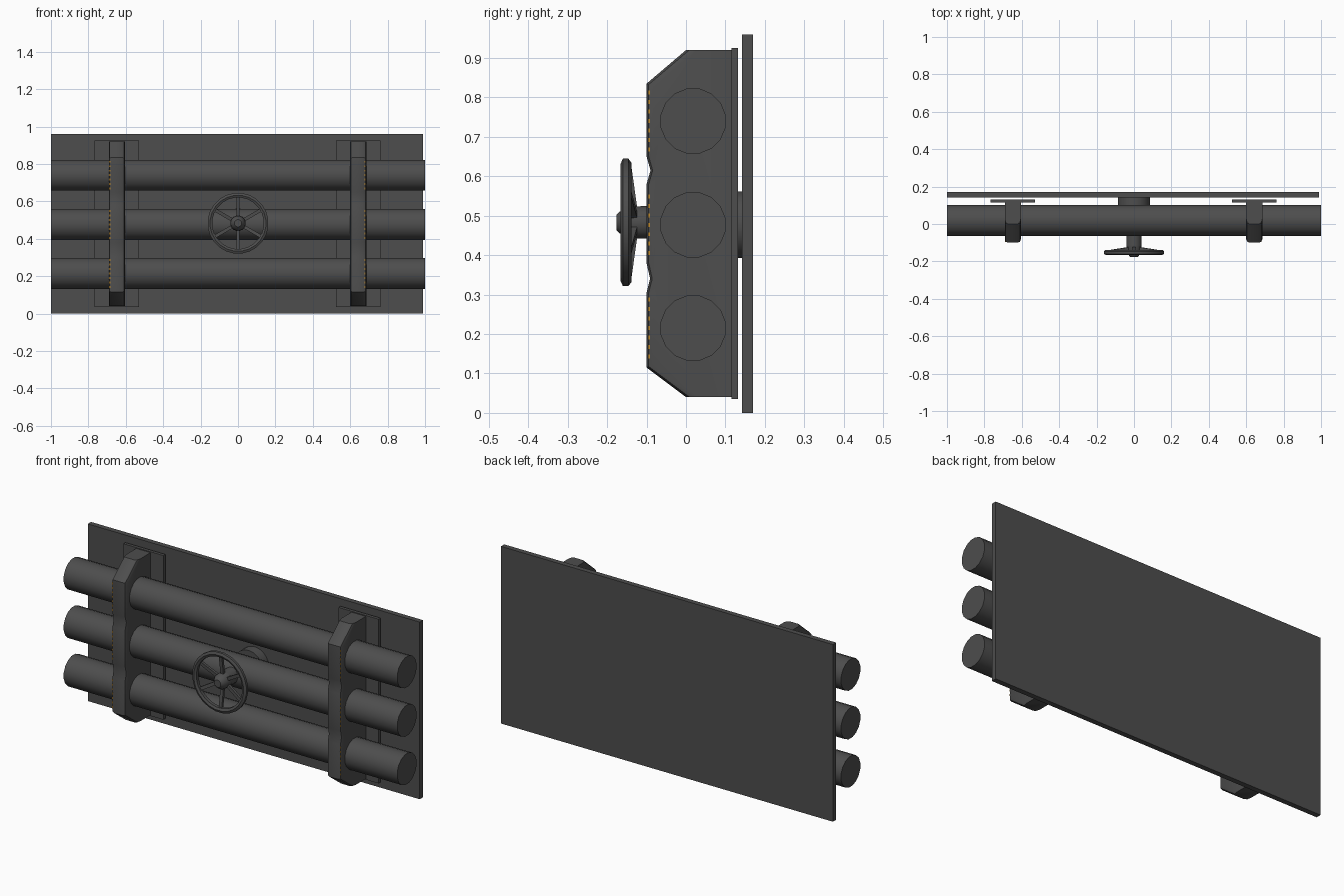
import bpy, bmesh, math
from mathutils import Matrix, Vector

if "Cube" in bpy.data.objects:
    bpy.data.objects.remove(bpy.data.objects["Cube"], do_unlink=True)


def material(name, rgb):
    m = bpy.data.materials.new(name)
    m.use_nodes = True
    m.diffuse_color = (*rgb, 1)
    bsdf = next(n for n in m.node_tree.nodes if n.type == "BSDF_PRINCIPLED")
    bsdf.inputs["Base Color"].default_value = (*rgb, 1)
    return m


STEEL = material("dark steel", (0.075, 0.075, 0.075))
ORANGE = material("orange weld", (0.5, 0.25, 0.03))


def finish(name, bm, mat=STEEL, angle=40):
    bmesh.ops.recalc_face_normals(bm, faces=bm.faces)
    mesh = bpy.data.meshes.new(name)
    bm.to_mesh(mesh)
    bm.free()
    obj = bpy.data.objects.new(name, mesh)
    bpy.context.collection.objects.link(obj)
    mesh.materials.append(mat)
    bpy.ops.object.select_all(action="DESELECT")
    obj.select_set(True)
    bpy.context.view_layer.objects.active = obj
    bpy.ops.object.shade_smooth_by_angle(angle=math.radians(angle))
    return obj


def add_box(bm, lo, hi):
    lo, hi = Vector(lo), Vector(hi)
    mat = Matrix.Translation((lo + hi) / 2) @ Matrix.Diagonal((*(hi - lo), 1))
    bmesh.ops.create_cube(bm, size=1, matrix=mat)


def box(name, lo, hi):
    bm = bmesh.new()
    add_box(bm, lo, hi)
    return finish(name, bm)


def lathe(name, points, centre, sides, axis="Y", closed=False):
    """Revolve (radius, position along axis) points around the axis."""
    bm = bmesh.new()
    rings = []
    for r, t in points:
        ring = []
        for i in range(sides):
            a = math.tau * (i + 0.5) / sides
            u, v = r * math.cos(a), r * math.sin(a)
            co = (u, t, v) if axis == "Y" else (t, u, v)
            ring.append(bm.verts.new(Vector(co) + Vector(centre)))
        rings.append(ring)
    pairs = list(zip(rings, rings[1:]))
    if closed:
        pairs.append((rings[-1], rings[0]))
    else:
        bm.faces.new(rings[0])
        bm.faces.new(rings[-1])
    for a, b in pairs:
        for i in range(sides):
            j = (i + 1) % sides
            bm.faces.new((a[i], a[j], b[j], b[i]))
    return finish(name, bm)


# Wall panel behind everything
box("wall_panel", (-1, 0.142, 0), (0.99, 0.17, 0.96))

# Three horizontal locking bars
PIPES = {"lower": 0.215, "middle": 0.477, "upper": 0.74}
for label, z in PIPES.items():
    lathe(label + "_bar", [(0.084, -1), (0.084, 1)], (0, 0.018, z), 16, "X")

# Clamp brackets with chamfered corners and shallow notches in the front edge
PROFILE = [(0.118, 0.92), (0, 0.92), (-0.1, 0.835), (-0.1, 0.65), (-0.09, 0.615),
           (-0.1, 0.58), (-0.1, 0.38), (-0.091, 0.34), (-0.1, 0.305),
           (-0.1, 0.115), (0, 0.04), (0.118, 0.04)]
for side, x in (("right", -0.648), ("left", 0.643)):
    box(side + "_bracket_plate", (x - 0.12, 0.115, 0.035), (x + 0.12, 0.132, 0.925))
    bm = bmesh.new()
    face = bm.faces.new([bm.verts.new((x - 0.043, y, z)) for y, z in PROFILE])
    out = bmesh.ops.extrude_face_region(bm, geom=[face])
    moved = [g for g in out["geom"] if isinstance(g, bmesh.types.BMVert)]
    bmesh.ops.translate(bm, verts=moved, vec=(0.086, 0, 0))
    # Soften the long front edges on both sides
    edges = [e for e in bm.edges
             if abs(e.verts[0].co.x - e.verts[1].co.x) < 0.001
             and min(v.co.y for v in e.verts) < -0.05]
    bmesh.ops.bevel(bm, geom=edges, offset=0.018, segments=2, profile=0.5,
                    affect="EDGES", clamp_overlap=True)
    finish(side + "_bracket", bm)

    # Tiny weld flecks showing through the outer edge beside each bar
    bm = bmesh.new()
    edge = x + math.copysign(0.036, x)
    for z in PIPES.values():
        for k in range(-3, 4):
            c = z + 0.024 * k
            add_box(bm, (edge - 0.005, -0.096, c - 0.005), (edge + 0.003, -0.088, c + 0.005))
    finish(side + "_weld_flecks", bm, ORANGE)

# Hub and axle of the hand wheel
HUB = (0, 0, 0.483)
lathe("rear_hub", [(0.085, 0.09), (0.085, 0.143)], (0, 0, 0.477), 24)
lathe("axle", [(0.042, -0.115), (0.042, 0)], HUB, 16)
lathe("wheel_hub", [(0.02, -0.176), (0.028, -0.168), (0.04, -0.15), (0.042, -0.11)], HUB, 16)

# Dished wheel rim
lathe("wheel_rim", [(0.150, -0.166), (0.163, -0.160), (0.163, -0.146),
                    (0.152, -0.138), (0.138, -0.142), (0.138, -0.160)], HUB, 24, closed=True)

# Six spokes sloping back towards the axle
bm = bmesh.new()
for i in range(6):
    before = set(bm.verts)
    add_box(bm, (0.03, -0.153, -0.009), (0.146, -0.139, 0.009))
    spoke = [v for v in bm.verts if v not in before]
    for v in spoke:
        v.co.y += (0.146 - v.co.x) * 0.14
    turn = Matrix.Rotation(math.tau * (i + 0.5) / 6, 4, "Y")
    bmesh.ops.transform(bm, matrix=Matrix.Translation(HUB) @ turn, verts=spoke)
finish("wheel_spokes", bm)
